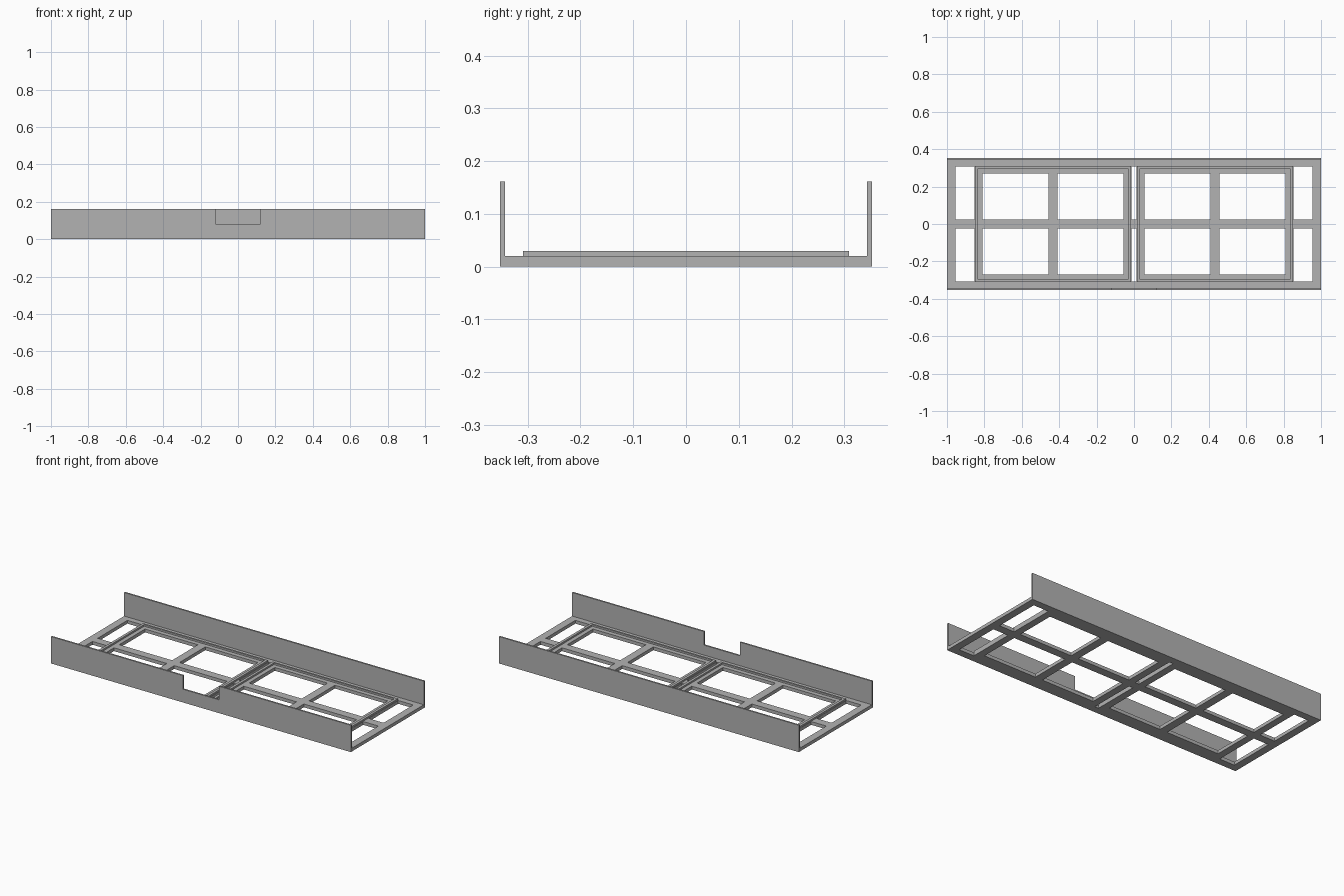
import bpy
import bmesh
from mathutils import Vector

cube = bpy.data.objects.get("Cube")
if cube:
    bpy.data.objects.remove(cube)

grey = bpy.data.materials.new("plain_grey")
grey.use_nodes = True
COLOUR = (0.45, 0.45, 0.45, 1)
grey.diffuse_color = COLOUR
grey.node_tree.nodes["Principled BSDF"].inputs["Base Color"].default_value = COLOUR

HALF_Y = 0.353      # half depth of the whole tray
WALL = 0.01         # wall thickness
WALL_TOP = 0.162
BASE_TOP = 0.02
RIDGE_TOP = 0.03


def finish(name, bm):
    bmesh.ops.recalc_face_normals(bm, faces=bm.faces)
    mesh = bpy.data.meshes.new(name)
    bm.to_mesh(mesh)
    bm.free()
    mesh.materials.append(grey)
    obj = bpy.data.objects.new(name, mesh)
    bpy.context.collection.objects.link(obj)
    return obj


def extrude(bm, offset):
    result = bmesh.ops.extrude_face_region(bm, geom=bm.faces[:])
    moved = [v for v in result["geom"] if isinstance(v, bmesh.types.BMVert)]
    bmesh.ops.translate(bm, verts=moved, vec=Vector(offset))


def pierced_plate(name, xs, ys, z0, z1, is_hole):
    """Plate divided by the cut lines, leaving out the cells that are holes."""
    bm = bmesh.new()
    grid = [[bm.verts.new((x, y, z0)) for y in ys] for x in xs]
    for i in range(len(xs) - 1):
        for j in range(len(ys) - 1):
            if not is_hole((xs[i] + xs[i + 1]) / 2, (ys[j] + ys[j + 1]) / 2):
                bm.faces.new((grid[i][j], grid[i + 1][j],
                              grid[i + 1][j + 1], grid[i][j + 1]))
    bmesh.ops.delete(bm, geom=[v for v in bm.verts if not v.link_faces],
                     context="VERTS")
    extrude(bm, (0, 0, z1 - z0))
    return finish(name, bm)


def wall(name, outline, y):
    bm = bmesh.new()
    bm.faces.new([bm.verts.new((x, y, z)) for x, z in outline])
    extrude(bm, (0, WALL, 0))
    return finish(name, bm)


def mirrored(values):
    return sorted([-v for v in values] + list(values))


# Base lattice: narrow slots at the middle and ends, large windows between
slots = [(0, 0.0125), (0.853, 0.954)]
windows = [(0.056, 0.408), (0.457, 0.81)]


def base_hole(x, y):
    x, y = abs(x), abs(y)
    in_slot = any(a <= x < b for a, b in slots) and 0.025 < y < 0.308
    in_window = any(a < x < b for a, b in windows) and 0.025 < y < 0.271
    return in_slot or in_window


x_cuts = mirrored([v for pair in slots + windows for v in pair if v] + [1])
y_cuts = mirrored([0.025, 0.271, 0.308, HALF_Y - WALL])
pierced_plate("base_lattice", x_cuts, y_cuts, 0, BASE_TOP, base_hole)

# Raised rectangular ridges, one around each pair of windows
for side, sign in (("left", 1), ("right", -1)):
    xs = sorted(sign * v for v in (0.015, 0.031, 0.835, 0.851))
    pierced_plate(side + "_ridge", xs, mirrored([0.298, 0.309]),
                  BASE_TOP, RIDGE_TOP,
                  lambda x, y: 0.031 < abs(x) < 0.835 and abs(y) < 0.298)

# Long walls; the front one has a notch in its top edge
wall("back_wall", [(-1, 0), (1, 0), (1, WALL_TOP), (-1, WALL_TOP)],
     HALF_Y - WALL)
wall("front_wall", [(-1, 0), (1, 0), (1, WALL_TOP), (0.12, WALL_TOP),
                    (0.12, 0.08), (-0.12, 0.08), (-0.12, WALL_TOP),
                    (-1, WALL_TOP)], -HALF_Y)
